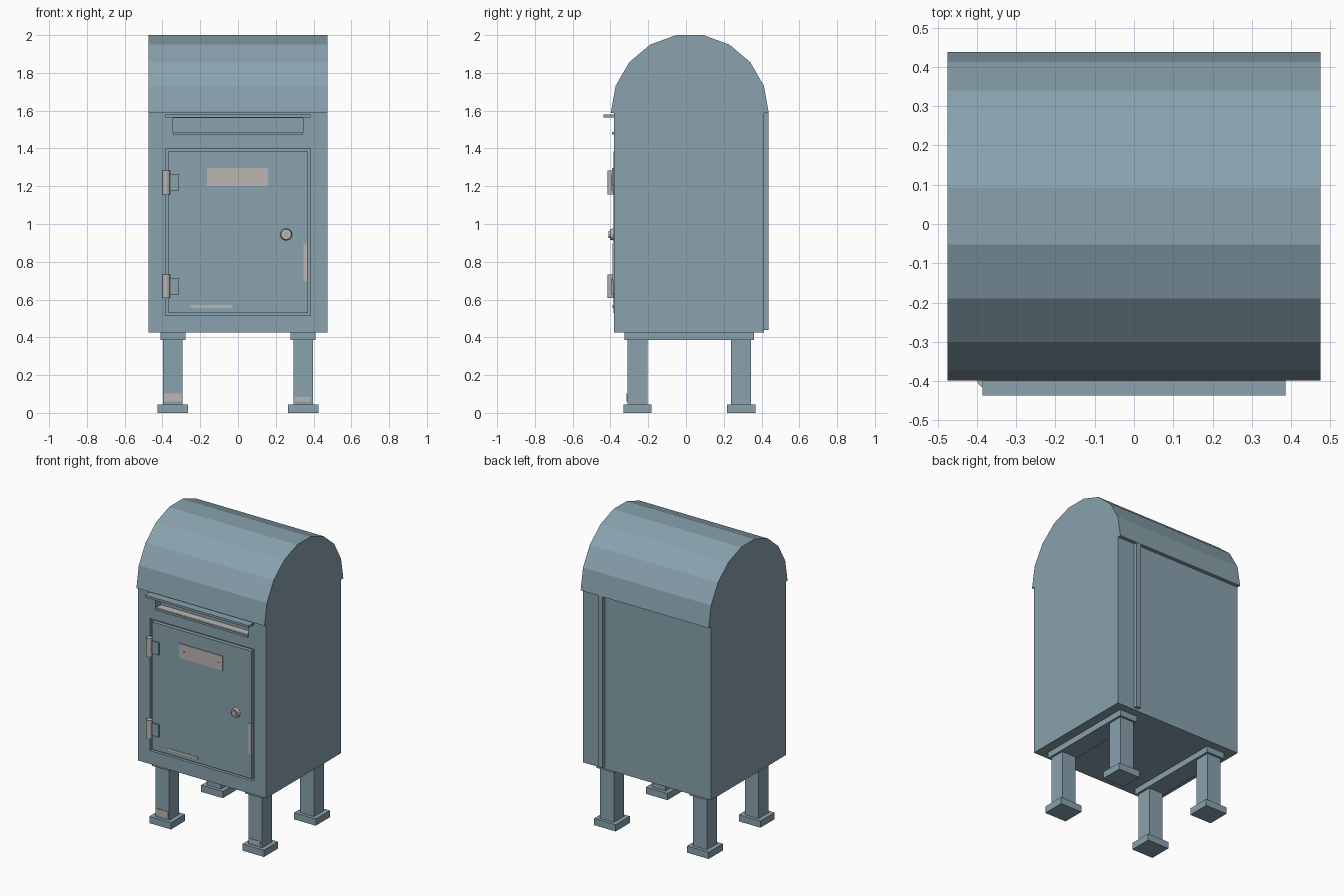
import bpy
import bmesh
from math import cos, sin, pi
from mathutils import Matrix

default = bpy.data.objects.get("Cube")
if default:
    bpy.data.objects.remove(default, do_unlink=True)


def make_material(name, rgb):
    mat = bpy.data.materials.new(name)
    mat.use_nodes = True
    mat.diffuse_color = (*rgb, 1)
    mat.node_tree.nodes["Principled BSDF"].inputs["Base Color"].default_value = (*rgb, 1)
    return mat


BLUE = make_material("blue grey paint", (0.25, 0.36, 0.42))
METAL = make_material("bare metal", (0.50, 0.47, 0.44))


def finish(name, bm, mat):
    bmesh.ops.recalc_face_normals(bm, faces=bm.faces)
    mesh = bpy.data.meshes.new(name)
    bm.to_mesh(mesh)
    bm.free()
    mesh.materials.append(mat)
    obj = bpy.data.objects.new(name, mesh)
    bpy.context.collection.objects.link(obj)
    return obj


def box(name, x, y, z, mat=BLUE):
    """Box from its (low, high) range on each axis."""
    bm = bmesh.new()
    bmesh.ops.create_cube(bm, size=1)
    for v in bm.verts:
        for i, (low, high) in enumerate((x, y, z)):
            v.co[i] = low if v.co[i] < 0 else high
    return finish(name, bm, mat)


def cylinder(name, centre, radius, depth, axis, mat=METAL, sides=16, tip=1):
    bm = bmesh.new()
    bmesh.ops.create_cone(bm, cap_ends=True, segments=sides, depth=depth,
                          radius1=radius, radius2=radius * tip)
    turn = Matrix.Rotation(pi / 2, 4, "X") if axis == "Y" else Matrix()
    bmesh.ops.transform(bm, matrix=Matrix.Translation(centre) @ turn, verts=bm.verts)
    return finish(name, bm, mat)


def cut(target, cutter):
    mod = target.modifiers.new("cut", "BOOLEAN")
    mod.operation = "DIFFERENCE"
    mod.solver = "EXACT"
    mod.object = cutter
    bpy.context.view_layer.objects.active = target
    bpy.ops.object.modifier_apply(modifier=mod.name)
    bpy.data.objects.remove(cutter, do_unlink=True)


# Cabinet and faceted barrel roof, extruded from one side profile
FRONT, BACK, EAVE, HALF = -0.38, 0.413, 1.588, 0.475
ROOF_Y, ROOF_R, FACETS = 0.02, 0.418, 9
profile = [(FRONT, EAVE), (FRONT, 0.425), (BACK, 0.425), (BACK, EAVE)]
for i in range(FACETS + 1):
    a = pi * i / FACETS
    profile.append((ROOF_Y + ROOF_R * cos(a), EAVE + ROOF_R * sin(a)))
bm = bmesh.new()
side = bm.faces.new([bm.verts.new((-HALF, y, z)) for y, z in profile])
extruded = bmesh.ops.extrude_face_region(bm, geom=[side], use_keep_orig=True)["geom"]
bmesh.ops.translate(bm, vec=(2 * HALF, 0, 0),
                    verts=[g for g in extruded if isinstance(g, bmesh.types.BMVert)])
cabinet = finish("cabinet", bm, BLUE)

# Recesses for the door and the letter slot
cut(cabinet, box("door_cutter", (-0.385, 0.385), (-0.5, FRONT + 0.02), (0.515, 1.4)))
cut(cabinet, box("slot_cutter", (-0.345, 0.345), (-0.5, FRONT + 0.05), (1.485, 1.56)))

# Letter slot: hood, lower lip and metal floor
box("slot_hood", (-0.385, 0.385), (-0.437, FRONT), (1.565, 1.58))
box("slot_lip", (-0.345, 0.345), (-0.392, FRONT), (1.473, 1.487))
box("slot_floor", (-0.335, 0.335), (FRONT, FRONT + 0.048), (1.483, 1.488), METAL)

# Door
DOOR = -0.385
box("door", (-0.37, 0.37), (DOOR, FRONT + 0.025), (0.53, 1.385))

# Nameplate and its screws
box("nameplate", (-0.165, 0.16), (DOOR - 0.006, DOOR), (1.2, 1.297), METAL)
for x in (-0.13, 0.125):
    cylinder("nameplate_screw", (x, DOOR - 0.007, 1.248), 0.007, 0.006, "Y", sides=8)

# Lock
cylinder("lock_ring", (0.255, DOOR - 0.009, 0.945), 0.032, 0.018, "Y", tip=0.85)
cylinder("lock_core", (0.255, DOOR - 0.018, 0.945), 0.018, 0.014, "Y")
box("keyhole", (0.252, 0.258), (-0.411, -0.408), (0.935, 0.955), BLUE)

# Worn metal patches on the door
box("door_side_wear", (0.347, 0.364), (DOOR - 0.003, DOOR), (0.695, 0.898), METAL)
box("door_bottom_wear", (-0.252, -0.028), (DOOR - 0.003, DOOR), (0.555, 0.57), METAL)

# Hinges
for z in (1.22, 0.67):
    cylinder("hinge_barrel", (-0.38, -0.397, z), 0.019, 0.125, "Z")
    box("hinge_leaf", (-0.38, -0.313), (DOOR - 0.009, DOOR), (z - 0.042, z + 0.042))

# Seam strip on the back
box("back_strip", (0.312, 0.345), (BACK - 0.005, 0.437), (0.44, EAVE))

# Rails, legs and feet on both sides
for s, side_name in ((-1, "right"), (1, "left")):
    def span(half):
        return (s * 0.345 - half, s * 0.345 + half)
    box(side_name + "_rail", span(0.066), (-0.325, 0.36), (0.385, 0.426))
    for y, end in ((-0.257, "front"), (0.292, "back")):
        box(f"{end}_{side_name}_leg", span(0.051), (y - 0.053, y + 0.053), (0.04, 0.387))
        box(f"{end}_{side_name}_foot", span(0.08), (y - 0.075, y + 0.075), (0, 0.045))

# Worn metal patches on the front legs
box("right_leg_wear", (-0.392, -0.3), (-0.314, -0.309), (0.06, 0.102), METAL)
box("left_leg_wear", (0.3, 0.383), (-0.314, -0.309), (0.06, 0.085), METAL)
